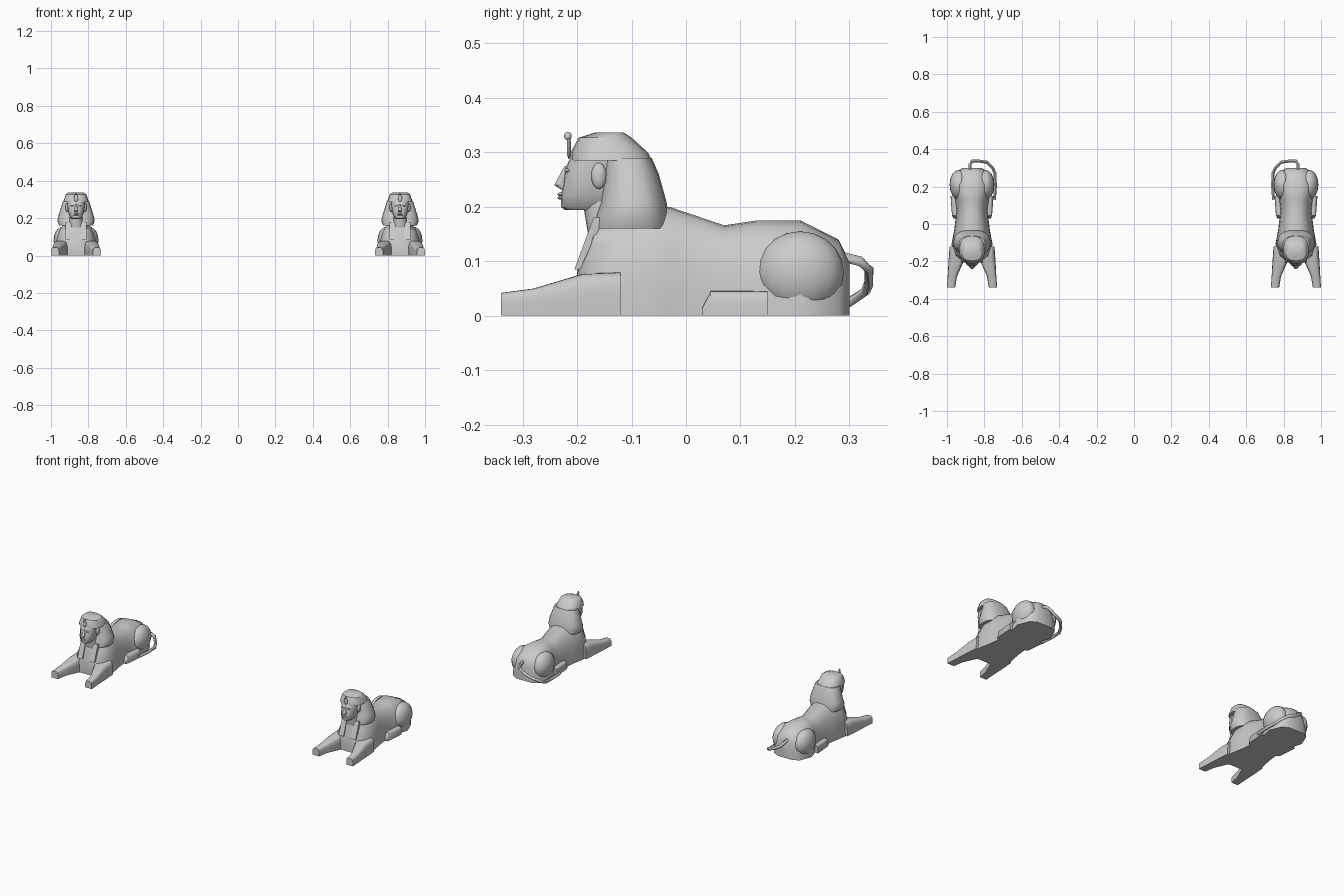
import bpy, bmesh
from math import sin, cos, pi, tau, radians, copysign
from mathutils import Vector, Matrix

if "Cube" in bpy.data.objects:
    bpy.data.objects.remove(bpy.data.objects["Cube"])

GREY = (.6, .6, .6, 1)
SPACING = .866
stone = bpy.data.materials.new("pale grey stone")
stone.use_nodes = True
stone.diffuse_color = GREY
stone.node_tree.nodes["Principled BSDF"].inputs["Base Color"].default_value = GREY


def bulge(value, squareness):
    """Superellipse exponent applied to a sine or cosine."""
    return copysign(abs(value) ** (2 / squareness), value)


def arch(y, left, right, top, squareness=2.5, steps=16):
    """Flat-bottomed cross-section standing across the y axis."""
    middle, half = (left + right) / 2, (right - left) / 2
    angles = [pi * i / steps for i in range(steps + 1)]
    return [Vector((middle + half * bulge(cos(a), squareness), y, top * bulge(sin(a), squareness)))
            for a in angles]


def oval(z, front, back, half_width, squareness=2.5, steps=20):
    """Rounded horizontal cross-section."""
    middle, half_depth = (front + back) / 2, (back - front) / 2
    angles = [tau * i / steps for i in range(steps)]
    return [Vector((half_width * bulge(cos(a), squareness), middle + half_depth * bulge(sin(a), squareness), z))
            for a in angles]


class Statue:
    """Collects the parts of one statue; local +x points to its partner."""

    def __init__(self, side):
        self.side = side
        self.prefix = "left" if side > 0 else "right"

    def finish(self, name, bm, flip=1, sharp=40):
        """Place the mesh, give it the stone and shade it."""
        for vert in bm.verts:
            vert.co.x = self.side * (SPACING - flip * vert.co.x)
        bmesh.ops.remove_doubles(bm, verts=bm.verts, dist=1e-5)
        bmesh.ops.recalc_face_normals(bm, faces=bm.faces)
        mesh = bpy.data.meshes.new(name)
        bm.to_mesh(mesh)
        bm.free()
        mesh.materials.append(stone)
        part = bpy.data.objects.new(f"{self.prefix}_{name}", mesh)
        bpy.context.collection.objects.link(part)
        bpy.ops.object.select_all(action='DESELECT')
        part.select_set(True)
        bpy.context.view_layer.objects.active = part
        bpy.ops.object.shade_smooth_by_angle(angle=radians(sharp))

    def loft(self, name, rings, flip=1, sharp=40):
        """Skin a row of matching cross-sections and close the ends."""
        bm = bmesh.new()
        rows = [[bm.verts.new(point) for point in ring] for ring in rings]
        for row, following in zip(rows, rows[1:]):
            for i in range(len(row)):
                bm.faces.new((row[i - 1], row[i], following[i], following[i - 1]))
        bm.faces.new(rows[0])
        bm.faces.new(rows[-1])
        self.finish(name, bm, flip, sharp)

    def slab(self, name, outline, inner, outer, flip=1):
        """Side outline of (y, z) points extruded across x."""
        self.loft(name, [[Vector((x, y, z)) for y, z in outline] for x in (inner, outer)], flip)

    def ellipsoid(self, name, centre, radii, flip=1):
        bm = bmesh.new()
        bmesh.ops.create_uvsphere(bm, u_segments=16, v_segments=10, radius=1,
                                  matrix=Matrix.LocRotScale(Vector(centre), None, Vector(radii)))
        self.finish(name, bm, flip)

    def tube(self, name, path, radius, steps=6):
        """Round tube of even thickness along a path."""
        points = [Vector(p) for p in path]
        rings = []
        for i, point in enumerate(points):
            along = points[min(i + 1, len(points) - 1)] - points[max(i - 1, 0)]
            across = along.orthogonal().normalized()
            if across.z < 0:
                across = -across
            # Keep the section upright so neighbouring rings do not twist
            across = (Vector((0, 0, 1)) - along * along.z / along.length_squared).normalized()
            other = along.normalized().cross(across)
            angles = [tau * k / steps for k in range(steps)]
            rings.append([point + radius * (across * cos(a) + other * sin(a)) for a in angles])
        self.loft(name, rings, sharp=60)


def paired_parts(statue, name, flip):
    """Limbs and features found on both sides of the statue."""
    # Outstretched foreleg, widest at the elbow
    statue.loft(name + "_foreleg", [arch(*section, squareness=4) for section in (
        (-.12, .06, .12, .08), (-.19, .04, .125, .077), (-.28, .08, .13, .05), (-.34, .09, .134, .042))], flip)
    # Folded hind leg
    statue.ellipsoid(name + "_haunch", (.07, .21, .08), (.05, .08, .075), flip)
    statue.loft(name + "_hind_foot", [arch(*section, squareness=4) for section in (
        (.03, .07, .1, .015), (.045, .07, .107, .045), (.15, .06, .115, .045))], flip)
    # Headcloth flap hanging on the chest
    statue.slab(name + "_headcloth_flap",
                ((-.15, .18), (-.17, .18), (-.205, .085), (-.195, .085)), .024, .056, flip)
    # Ear and eye
    statue.ellipsoid(name + "_ear", (.047, -.16, .257), (.009, .014, .024), flip)
    statue.ellipsoid(name + "_eye", (.02, -.217, .267), (.01, .006, .004), flip)


def build_statue(side):
    statue = Statue(side)

    # Chest, back and rump
    statue.loft("body", [arch(y, -half, half, top) for y, half, top in (
        (-.2, .06, .08), (-.17, .09, .17), (-.11, .11, .19), (-.03, .095, .2), (.07, .083, .166),
        (.13, .09, .175), (.21, .113, .175), (.28, .085, .14), (.3, .05, .1))])

    for name, flip in (("inner", 1), ("outer", -1)):
        paired_parts(statue, name, flip)

    # Headcloth: broad skirt behind the ears, crown reaching over the brow
    statue.loft("headcloth", [oval(*section) for section in (
        (.16, -.17, -.03, .09), (.185, -.166, -.032, .1), (.21, -.157, -.036, .095),
        (.26, -.153, -.05, .08), (.29, -.15, -.063, .07))])
    statue.loft("headcloth_crown", [oval(*section) for section in (
        (.285, -.212, -.062, .069), (.3, -.212, -.07, .064), (.327, -.197, -.1, .055), (.337, -.165, -.115, .04))])

    # Neck and face
    statue.loft("neck", [oval(.15, -.18, -.1, .04), oval(.21, -.19, -.1, .034)])
    statue.loft("face", [oval(z, front, -.11, half) for z, front, half in (
        (.194, -.222, .022), (.2, -.23, .028), (.22, -.23, .038), (.24, -.226, .043),
        (.27, -.222, .046), (.295, -.21, .046))])

    # Nose and the two lips
    statue.loft("nose", [oval(z, front, -.21, half) for z, front, half in (
        (.232, -.23, .008), (.24, -.242, .01), (.275, -.223, .004))])
    for name, height in (("lower_lip", .217), ("upper_lip", .223)):
        statue.ellipsoid(name, (0, -.228, height), (.015, .008, .004))

    # Rearing cobra on the brow
    statue.ellipsoid("cobra_hood", (0, -.215, .308), (.011, .004, .02))
    statue.ellipsoid("cobra_head", (0, -.217, .33), (.005, .007, .008))

    # Tail curls out behind the rump and lies along the inner flank
    statue.tube("tail", (
        (-.01, .28, .11), (-.01, .32, .1), (0, .336, .085), (.04, .336, .06), (.08, .33, .045),
        (.11, .3, .025), (.123, .27, .012), (.125, .2, .012), (.12, .13, .012)), .009)


for side in (-1, 1):
    build_statue(side)
